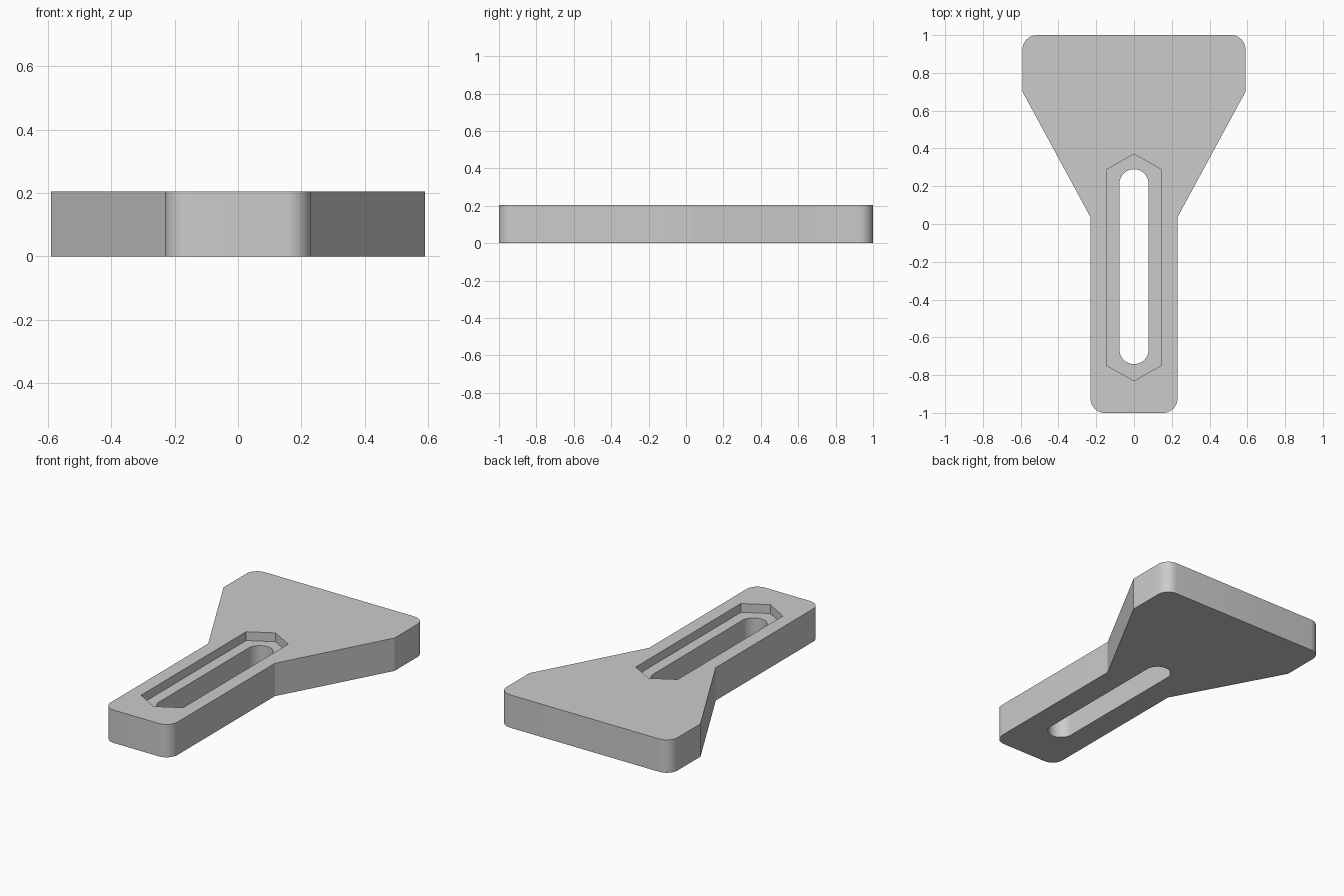
import bpy
import bmesh
from math import sin, cos, pi

if "Cube" in bpy.data.objects:
    bpy.data.objects.remove(bpy.data.objects["Cube"])

HEIGHT = 0.205
RECESS_FLOOR = 0.15

grey = bpy.data.materials.new("plain grey")
grey.use_nodes = True
color = (0.6, 0.6, 0.6, 1)
grey.diffuse_color = color
grey.node_tree.nodes["Principled BSDF"].inputs["Base Color"].default_value = color


def arc(cx, cy, radius, start, end, steps):
    """Points along an arc, angles in radians."""
    angles = [start + (end - start) * i / steps for i in range(steps + 1)]
    return [(cx + radius * cos(a), cy + radius * sin(a)) for a in angles]


def prism(name, outline, bottom, top):
    """Closed solid from a counter-clockwise outline."""
    bm = bmesh.new()
    face = bm.faces.new([bm.verts.new((x, y, bottom)) for x, y in outline])
    new = bmesh.ops.extrude_face_region(bm, geom=[face])["geom"]
    verts = [v for v in new if isinstance(v, bmesh.types.BMVert)]
    bmesh.ops.translate(bm, verts=verts, vec=(0, 0, top - bottom))
    bmesh.ops.recalc_face_normals(bm, faces=bm.faces)
    mesh = bpy.data.meshes.new(name)
    bm.to_mesh(mesh)
    bm.free()
    mesh.materials.append(grey)
    obj = bpy.data.objects.new(name, mesh)
    bpy.context.collection.objects.link(obj)
    return obj


# Plate: straight handle flaring into a wide head, mirrored outline
r = 0.075
half = arc(0.23 - r, -1 + r, r, -pi / 2, 0, 10)
half += [(0.23, 0.035), (0.59, 0.70)]
half += arc(0.59 - r, 1 - r, r, 0, pi / 2, 10)
plate = prism("slotted_plate", half + [(-x, y) for x, y in reversed(half)], 0, HEIGHT)

# Round-ended through slot
w = 0.077
slot_outline = arc(0, 0.213, w, 0, pi, 20) + arc(0, -0.665, w, pi, 2 * pi, 20)
slot = prism("slot_cutter", slot_outline, -0.1, HEIGHT + 0.1)

# Recess around the slot with pointed ends
side = [(0, -0.83), (0.145, -0.748), (0.145, 0.288), (0, 0.37)]
recess_outline = side + [(-x, y) for x, y in reversed(side[1:3])]
recess = prism("recess_cutter", recess_outline, RECESS_FLOOR, HEIGHT + 0.1)

# Cut both openings
bpy.ops.object.select_all(action="DESELECT")
bpy.context.view_layer.objects.active = plate
plate.select_set(True)
for cutter in (recess, slot):
    cutter.hide_render = True
    mod = plate.modifiers.new(cutter.name, "BOOLEAN")
    mod.operation = "DIFFERENCE"
    mod.solver = "EXACT"
    mod.object = cutter
    bpy.ops.object.modifier_apply(modifier=mod.name)
    bpy.data.objects.remove(cutter)

bpy.ops.object.shade_smooth_by_angle(angle=pi / 7)
